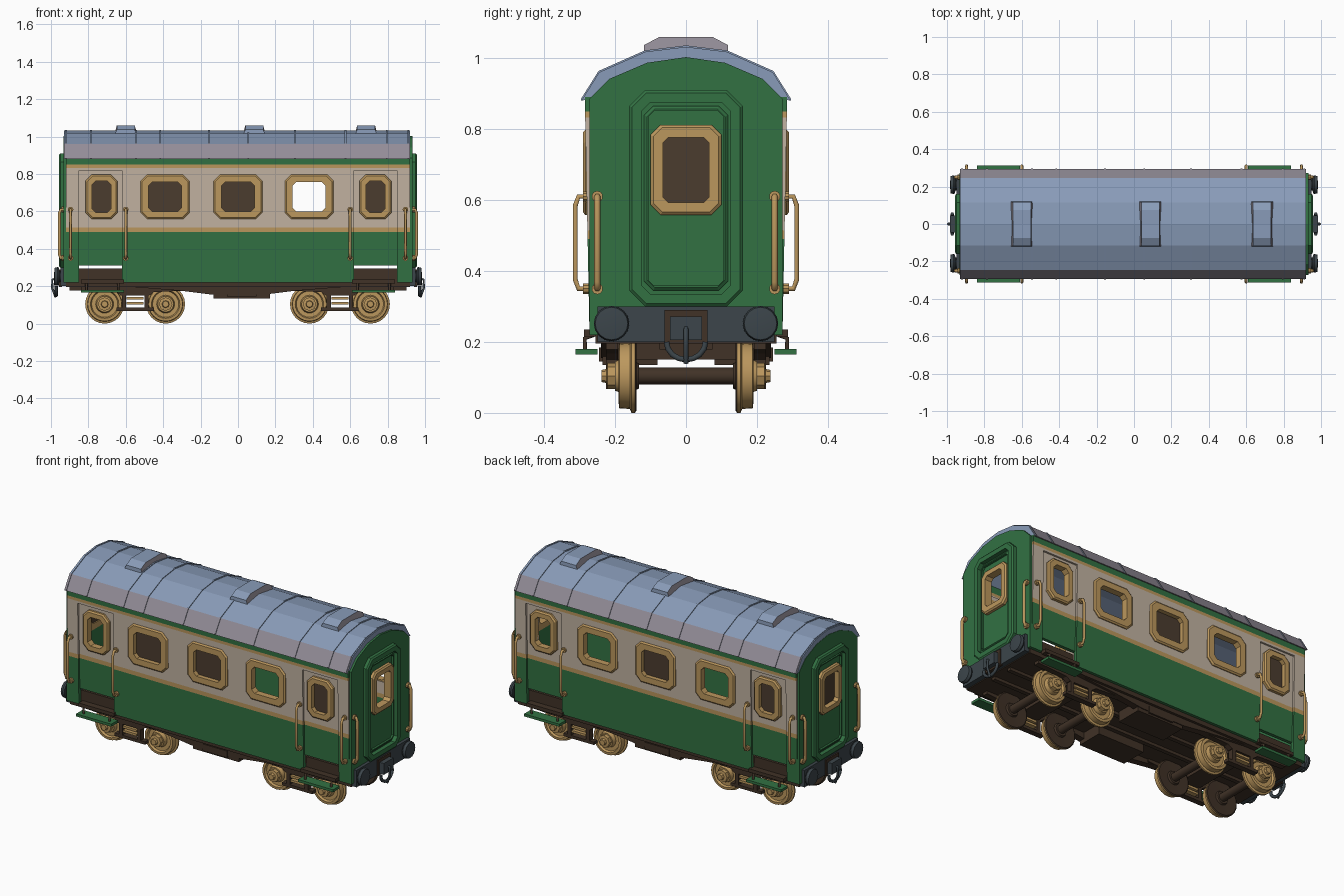
import bpy, bmesh, math
from mathutils import Vector, Matrix

if "Cube" in bpy.data.objects:
    bpy.data.objects.remove(bpy.data.objects["Cube"])

def material(name, r, g, b):
    m = bpy.data.materials.new(name)
    m.use_nodes = True
    m.diffuse_color = (r, g, b, 1)
    m.node_tree.nodes["Principled BSDF"].inputs["Base Color"].default_value = (r, g, b, 1)
    return m

GREEN = material("coach green", .032, .165, .055)
CREAM = material("cream paint", .54, .45, .36)
GOLD = material("brass trim", .50, .31, .11)
ROOF = material("blue grey roof", .25, .33, .48)
EDGE = material("mauve grey roof edge", .29, .265, .31)
PANE = material("dark brown pane", .070, .045, .028)
IRON = material("brown underframe", .052, .032, .020)
SLATE = material("dark slate metal", .045, .06, .07)

def finish(name, bm, mats, rule=None, smooth=False):
    """Turn a bmesh into an object; rule maps a face to a material slot."""
    bmesh.ops.recalc_face_normals(bm, faces=bm.faces)
    for f in bm.faces:
        f.material_index = rule(f) if rule else 0
        f.smooth = smooth
    me = bpy.data.meshes.new(name)
    bm.to_mesh(me)
    bm.free()
    for m in mats:
        me.materials.append(m)
    ob = bpy.data.objects.new(name, me)
    bpy.context.collection.objects.link(ob)
    if smooth:
        bpy.ops.object.select_all(action="DESELECT")
        ob.select_set(True)
        bpy.context.view_layer.objects.active = ob
        bpy.ops.object.shade_smooth_by_angle(angle=math.radians(35))
    return ob

def box(name, x, y, z, mat):
    bm = bmesh.new()
    bmesh.ops.create_cube(bm, size=1)
    for v in bm.verts:
        v.co = [(a + b) / 2 + c * (b - a) for c, (a, b) in zip(v.co, (x, y, z))]
    return finish(name, bm, [mat])

def loft(name, rings, mats, rule=None):
    """Join equal loops of points and cap the two ends."""
    bm = bmesh.new()
    loops = [[bm.verts.new(p) for p in r] for r in rings]
    n = len(loops[0])
    for a, b in zip(loops, loops[1:]):
        for i in range(n):
            bm.faces.new((a[i], a[(i + 1) % n], b[(i + 1) % n], b[i]))
    bm.faces.new(loops[0])
    bm.faces.new(loops[-1])
    return finish(name, bm, mats, rule)

def lathe(name, profile, centre, axis, mats, steps=24, rule=None):
    """Spin (radius, offset) points about an axis through centre."""
    bm = bmesh.new()
    vs = [bm.verts.new((r, 0, h)) for r, h in profile]
    es = [bm.edges.new(p) for p in zip(vs, vs[1:])]
    bmesh.ops.spin(bm, geom=vs + es, cent=(0, 0, 0), axis=(0, 0, 1), angle=math.tau, steps=steps)
    bmesh.ops.remove_doubles(bm, verts=bm.verts, dist=1e-5)
    q = Vector((0, 0, 1)).rotation_difference(Vector(axis)).to_matrix().to_4x4()
    bm.transform(Matrix.Translation(centre) @ q)
    return finish(name, bm, mats, rule, True)

def grid(name, us, vs, pos, skip, mats, rule=None, thick=.02):
    """A panel of cells, some left open, given thickness."""
    bm = bmesh.new()
    p = [[bm.verts.new(pos(u, v)) for v in vs] for u in us]
    for i in range(len(us) - 1):
        for j in range(len(vs) - 1):
            if not skip((us[i] + us[i + 1]) / 2, (vs[j] + vs[j + 1]) / 2):
                bm.faces.new((p[i][j], p[i + 1][j], p[i + 1][j + 1], p[i][j + 1]))
    ob = finish(name, bm, mats, rule)
    mod = ob.modifiers.new("thickness", "SOLIDIFY")
    mod.thickness, mod.offset = thick, 0
    return ob

def octagon(w, h, c):
    q = [(w, h - c), (w - c, h), (c - w, h), (-w, h - c)]
    return q + [(-u, -v) for u, v in q]

def frame(name, pos, w, h, rim, c, d0, d1, mat):
    """Chamfered ring; pos maps (across, up, depth) to space."""
    out, inn = octagon(w, h, c), octagon(w - rim, h - rim, c * .55)
    mid = octagon(w - .008, h - .008, c * .9)
    bm = bmesh.new()
    loops = [[bm.verts.new(pos(u, v, d)) for u, v in pts] for pts, d in
             ((out, d0), (out, d1 - .007), (mid, d1), (inn, d1), (inn, d0))]
    for a, b in zip(loops, loops[1:] + loops[:1]):
        for i in range(8):
            bm.faces.new((a[i], a[(i + 1) % 8], b[(i + 1) % 8], b[i]))
    return finish(name, bm, [mat])

def rod(name, pts, r, mat):
    cu = bpy.data.curves.new(name, "CURVE")
    cu.dimensions, cu.bevel_depth, cu.bevel_resolution = "3D", r, 1
    cu.use_fill_caps = True
    sp = cu.splines.new("POLY")
    sp.points.add(len(pts) - 1)
    for q, p in zip(sp.points, pts):
        q.co = (*p, 1)
    cu.materials.append(mat)
    ob = bpy.data.objects.new(name, cu)
    bpy.context.collection.objects.link(ob)

def band(f):
    z = f.calc_center_median().z
    return 0 if z < .49 or z > .85 else 2 if z < .515 or z > .833 else 1

PAINT = [GREEN, CREAM, GOLD]
ROWS = [.22, .31, .49, .515, .585, .77, .82, .833, .85, .89]
def side_y(z):
    return .262 + .02 * (z - .22)

# Long sides: wall, doors, windows, rails and steps
for s, side in ((-1, "front"), (1, "back")):
    def wall_open(u, v):
        return (.62 < abs(u) < .85 and v < .82) or (
            .585 < v < .77 and any(abs(u - c) < .09 for c in (-.39, 0, .38)))
    grid(f"{side}_wall", [-.92, -.85, -.62, -.48, -.3, -.09, .09, .29, .47, .62, .85, .92], ROWS,
         lambda u, v: (u, s * side_y(v), v), wall_open, PAINT, band)
    for e in (-1, 1):
        grid(f"{side}_door", [e * a for a in (.61, .675, .785, .86)], ROWS[1:7],
             lambda u, v: (u, s * (side_y(v) - .011), v),
             lambda u, v: .675 < abs(u) < .785 and .585 < v < .77, PAINT, band)
        box(f"{side}_door_sill", sorted((e * .62, e * .85)), sorted((s * .2, s * .25)), (.23, .295), IRON)
        a, b = sorted((e * .61, e * .84))
        box(f"{side}_step", (a, b), sorted((s * .25, s * .312)), (.165, .18), GREEN)
        box(f"{side}_step_ledge", (a, b), sorted((s * .25, s * .288)), (.215, .235), IRON)
        for x in (a + .03, b - .03):
            rod(f"{side}_step_bracket", [(x, s * .26, .22), (x, s * .285, .21), (x, s * .285, .17)], .007, IRON)
        for x in (.6, .895):
            rod(f"{side}_handrail", [(e * x, s * y, z) for y, z in
                ((.27, .35), (.303, .35), (.312, .375), (.312, .585), (.303, .61), (.27, .61))], .008, GOLD)
            for z in (.35, .61):
                lathe(f"{side}_rail_mount", [(0, 0), (.015, 0), (.015, .022), (0, .022)],
                      (e * x, s * .268, z), (0, s, 0), [GOLD], 10)
    for c, w, shut in ((-.73, .085, s > 0), (-.39, .13, s < 0), (0, .13, True),
                       (.38, .13, False), (.735, .085, s < 0)):
        frame(f"{side}_window_frame", lambda u, v, d: (c + u, s * d, .678 + v),
              w, .12, .035 if w < .1 else .042, .035, .252, .291, GOLD)
        if shut:
            box(f"{side}_window_pane", (c - w + .02, c + w - .02), sorted((s * .257, s * .265)), (.58, .776), PANE)

# End walls with gangway surround, door, buffers and coupling
ARCH = [(.272, .885), (.215, .942), (.11, .987), (0, 1.003)]
YS = sorted({k * y for k in (-1, 1) for y in (.272, .215, .11, .075, 0)})
def arch_z(y):
    for (y0, z0), (y1, z1) in zip(ARCH, ARCH[1:]):
        if abs(y) >= y1:
            return z1 + (z0 - z1) * (abs(y) - y1) / (y0 - y1)
for e, end in ((1, "left"), (-1, "right")):
    window = lambda y, z: abs(y) < .075 and .58 < z < .79
    grid(f"{end}_end_wall", YS, [.22, .58, .79, 2],
         lambda y, z: (e * .922, y, min(z, arch_z(y))), window, [GREEN])
    frame(f"{end}_gangway_surround", lambda u, v, d: (e * d, u, .605 + v), .16, .305, .035, .045, .92, .957, GREEN)
    frame(f"{end}_door_moulding", lambda u, v, d: (e * d, u, .605 + v), .118, .26, .014, .025, .92, .944, GREEN)
    frame(f"{end}_door_window_frame", lambda u, v, d: (e * d, u, .685 + v), .1, .127, .035, .028, .91, .955, GOLD)
    if e < 0:
        box("right_door_pane", (-.925, -.917), (-.08, .08), (.575, .795), PANE)
    box(f"{end}_buffer_beam", sorted((e * .9, e * .95)), (-.25, .25), (.2, .3), SLATE)
    box(f"{end}_coupling_plate", sorted((e * .94, e * .958)), (-.06, .06), (.195, .29), IRON)
    box(f"{end}_coupling_block", sorted((e * .95, e * .985)), (-.045, .045), (.205, .272), SLATE)
    rod(f"{end}_coupling_hook", [(e * .975, 0, .24), (e * .993, 0, .235), (e * .993, 0, .19), (e * .975, 0, .14)], .007, SLATE)
    rod(f"{end}_coupling_link", [(e * .972, .055 * math.cos(t), .2 - .05 * math.sin(t))
        for t in [math.pi * k / 8 for k in range(9)]], .009, SLATE)
    for s in (-1, 1):
        lathe(f"{end}_buffer", [(0, 0), (.03, 0), (.03, .025), (.046, .027), (.05, .035), (.046, .05), (0, .055)],
              (e * .93, s * .21, .252), (e, 0, 0), [SLATE], 16)
        rod(f"{end}_end_handrail", [(e * x, s * .25, z) for x, z in
            ((.925, .35), (.948, .35), (.955, .37), (.955, .59), (.948, .61), (.925, .61))], .009, GOLD)
        for z in (.35, .61):
            lathe(f"{end}_end_rail_mount", [(0, 0), (.016, 0), (.016, .018), (0, .018)],
                  (e * .927, s * .25, z), (e, 0, 0), [GOLD], 10)

# Roof shell, sheet seams and vents
OUTER = [(.295, .88), (.245, .96), (.115, 1.018), (0, 1.032)]
def mirrored(half):
    return half + [(-y, z) for y, z in half[-2::-1]]
def roof_rule(f):
    c = f.calc_center_median()
    return 1 if abs(c.y) > .25 and abs(f.normal.x) < .5 else 0
shell = mirrored(OUTER) + mirrored(ARCH)[::-1]
loft("roof", [[(x, y, z) for y, z in shell] for x in (-.93, .92)], [ROOF, EDGE], roof_rule)
lip = [(y * 1.006, z + .004) for y, z in mirrored(OUTER)] + mirrored(OUTER)[::-1]
for x in (-.924, -.79, -.55, -.42, -.16, .05, .3, .57, .79, .905):
    loft("roof_seam", [[(x + d, y, z) for y, z in lip] for d in (0, .009)], [ROOF, EDGE], roof_rule)
VENT = [(-.12, 1.005), (-.118, 1.037), (-.075, 1.06), (.075, 1.06), (.118, 1.037), (.12, 1.005)]
for x in (-.6, .087, .685):
    loft("roof_vent", [[(x + k * (.062 if z < 1.03 else .048), y, z) for y, z in VENT] for k in (-1, 1)],
         [ROOF, EDGE], lambda f: int(abs(f.normal.x) > .5))

# Underframe and equipment boxes
box("floor", (-.92, .92), (-.255, .255), (.195, .23), IRON)
for s in (-1, 1):
    a, b = sorted((s * .2, s * .24))
    loft("truss_beam", [[(x, y, z) for x, z in ((-.62, .2), (-.3, .175), (-.14, .155), (.14, .155),
         (.3, .175), (.62, .2))] for y in (a, b)], [IRON])
    box("equipment_box", (-.13, .17), sorted((s * .08, s * .235)), (.135, .2), IRON)
    box("equipment_lid", (-.06, .1), sorted((s * .1, s * .245)), (.145, .185), IRON)
    box("floor_joist", (-.9, .9), sorted((s * .05, s * .075)), (.178, .2), IRON)

# Bogies: side frames, springs, axles and wheels
WHEEL = [(0, .132), (.035, .132), (.04, .142), (.098, .14), (.104, .144), (.104, .154), (.093, .158),
         (.091, .188), (.076, .19), (.07, .178), (.048, .178), (.042, .2), (0, .2)]
HUB = [(0, .19), (.036, .19), (.036, .222), (.02, .224), (.017, .238), (0, .238)]
for c in (-.55, .545):
    box("bogie_bolster", (c - .06, c + .06), (-.2, .2), (.15, .2), IRON)
    for s in (-1, 1):
        a, b = sorted((s * .192, s * .225))
        loft("bogie_side_frame", [[(c + x, y, z) for x, z in ((-.29, .2), (-.29, .178), (-.1, .168), (-.075, .15),
             (.075, .15), (.1, .168), (.29, .178), (.29, .2))] for y in (a, b)], [IRON])
        box("bogie_tie_bar", (c - .1, c + .1), (a, b), (.068, .085), IRON)
        for z in (.103, .128):
            box("leaf_spring", (c - .045, c + .045), (a, b), (z, z + .013), GOLD)
        for x in (-.06, .06):
            box("spring_hanger", (c + x - .011, c + x + .011), (a, b), (.07, .17), IRON)
    for x in (c - .163, c + .163):
        lathe("axle", [(0, -.14), (.024, -.14), (.024, .14), (0, .14)], (x, 0, .104), (0, 1, 0), [IRON], 12)
        for s in (-1, 1):
            lathe("wheel", WHEEL, (x, 0, .104), (0, s, 0), [GOLD, IRON], 24,
                  lambda f: int(abs(f.calc_center_median().y) < .143))
            lathe("wheel_hub", HUB, (x, 0, .104), (0, s, 0), [GOLD], 8)
